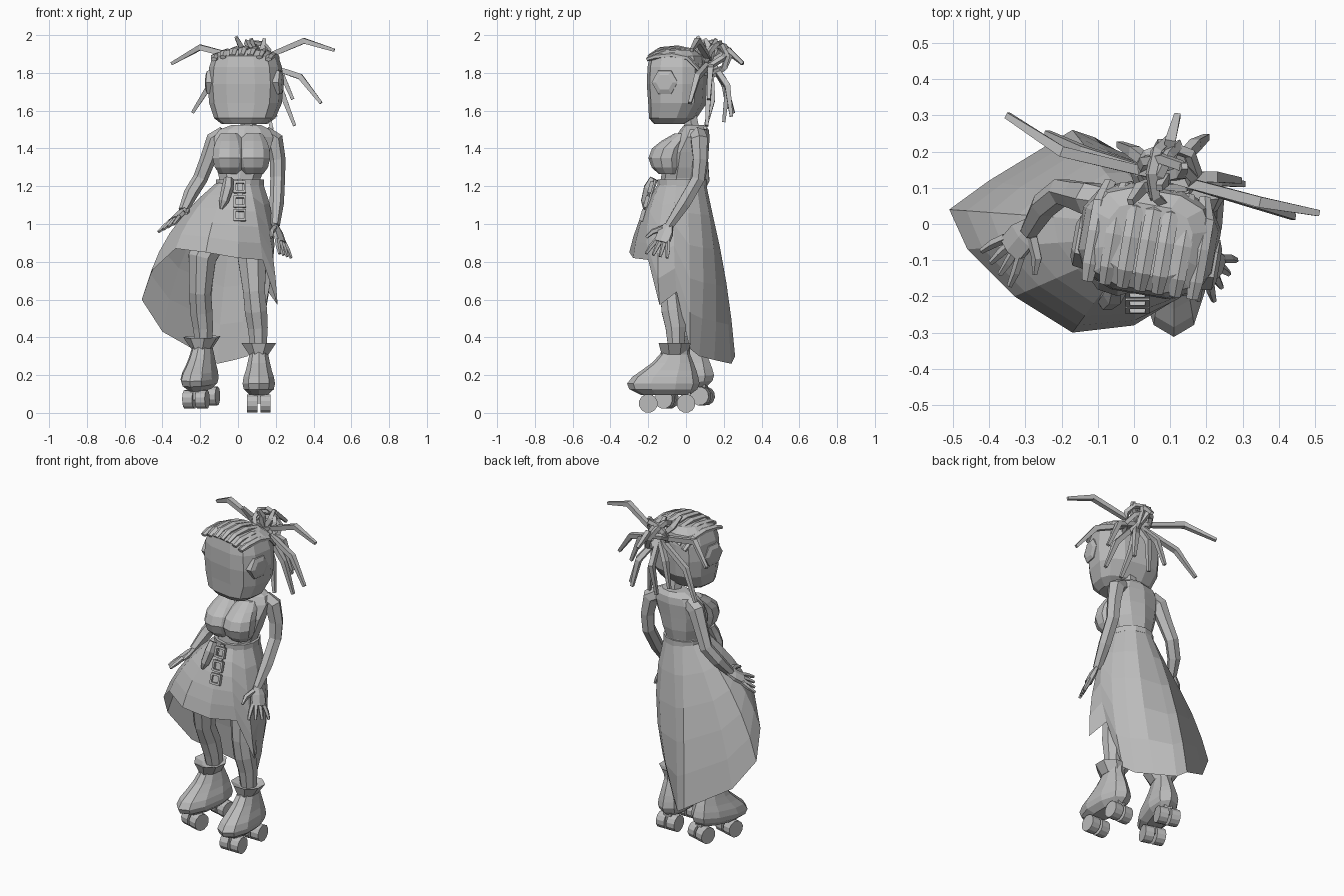
import bpy, bmesh
from math import sin, cos, pi, radians, copysign
from mathutils import Vector, Matrix

cube = bpy.data.objects.get("Cube")
if cube:
    bpy.data.objects.remove(cube, do_unlink=True)

clay = bpy.data.materials.new("clay_grey")
clay.use_nodes = True
clay.diffuse_color = (0.5, 0.5, 0.5, 1)
clay.node_tree.nodes["Principled BSDF"].inputs["Base Color"].default_value = (0.5, 0.5, 0.5, 1)

V = Vector


def skin(name, rings, caps=True, xf=None):
    """Bridge equal-sized rings of points into a faceted surface."""
    bm = bmesh.new()
    rows = [[bm.verts.new(p) for p in ring] for ring in rings]
    n = len(rows[0])
    for a, b in zip(rows, rows[1:]):
        for i in range(n):
            j = (i + 1) % n
            bm.faces.new((a[i], a[j], b[j], b[i]))
    if caps:
        bm.faces.new(rows[0][::-1])
        bm.faces.new(rows[-1])
    if xf:
        bm.transform(xf)
    bmesh.ops.recalc_face_normals(bm, faces=bm.faces)
    mesh = bpy.data.meshes.new(name)
    bm.to_mesh(mesh)
    bm.free()
    mesh.materials.append(clay)
    ob = bpy.data.objects.new(name, mesh)
    bpy.context.collection.objects.link(ob)
    return ob


def oval(z, rx, ry, cx=0, cy=0, n=12, power=1.0):
    """Horizontal ring; a power below one makes it boxier."""
    pts = []
    for i in range(n):
        a = 2 * pi * (i + 0.5) / n
        c, s = cos(a), sin(a)
        pts.append(V((cx + rx * copysign(abs(c) ** power, c),
                      cy + ry * copysign(abs(s) ** power, s), z)))
    return pts


def tube(name, path, radii, sides=6, flat=1.0, across=None, xf=None):
    """Tapered limb along a path; flat squashes it across one direction."""
    path = [V(p) for p in path]
    chord = (path[-1] - path[0]).normalized()
    ref = V(across) if across else (V((0, 1, 0)) if abs(chord.y) < 0.8 else V((1, 0, 0)))
    rings = []
    for i, p in enumerate(path):
        t = (path[min(i + 1, len(path) - 1)] - path[max(i - 1, 0)]).normalized()
        u = (ref - t * ref.dot(t)).normalized()
        w = t.cross(u)
        rings.append([p + radii[i] * (u * cos(a) + w * flat * sin(a))
                      for a in (2 * pi * (k + 0.5) / sides for k in range(sides))])
    return skin(name, rings, xf=xf)


def box(name, centre, size, xf=None):
    x, y, z = (s / 2 for s in size)
    rings = [[V(centre) + V((a * x, b * y, c * z)) for a, b in ((-1, -1), (1, -1), (1, 1), (-1, 1))]
             for c in (-1, 1)]
    return skin(name, rings, xf=xf)


# Head, with ears and braided cap, turned slightly to one side
head_xf = Matrix.Translation((0.04, -0.045, 0)) @ Matrix.Rotation(radians(-10), 4, 'Z')
skin("head", [oval(z, rx, ry, 0, cy, power=0.7) for z, rx, ry, cy in (
    (1.53, .12, .08, -.04), (1.56, .16, .12, -.025), (1.64, .19, .148, 0), (1.74, .198, .155, 0),
    (1.83, .19, .152, 0), (1.89, .17, .14, 0), (1.92, .12, .1, 0))], xf=head_xf)
for side, label in ((1, "left"), (-1, "right")):
    tube(label + "_ear", [(side * x, -.035, 1.75) for x in (.16, .195, .205)],
         (.075, .07, .045), sides=6, across=(0, 0, 1), xf=head_xf)
for i in range(-3, 4):
    x, drop = i * .049, .004 * i * i
    tube("braid_row", [(x, -.138, 1.893 - drop * .6), (x, -.09, 1.922 - drop), (x, 0, 1.93 - drop),
                       (x, .08, 1.915 - drop), (x * .9, .14, 1.85 - drop)],
         (.018, .025, .026, .025, .018), sides=6, flat=.6, across=(1, 0, 0), xf=head_xf)

# Hair bun made of knotted loops, with loose locks
for k, (rx, ry, r) in enumerate(((.5, .2, .085), (1.3, .6, .085), (.9, -.7, .09), (2.1, .3, .075))):
    bpy.ops.mesh.primitive_torus_add(location=(.09, .14, 1.86 + .012 * k), rotation=(rx, ry, k),
                                     major_radius=r, minor_radius=.017,
                                     major_segments=8, minor_segments=4)
    loop = bpy.context.object
    loop.name = "bun_loop"
    loop.data.materials.append(clay)
root = V((.09, .13, 1.86))
locks = (((-.2, .2, 1.935), (-.35, .3, 1.85)), ((.35, .06, 1.97), (.51, .03, 1.92)),
         ((.33, .06, 1.78), (.44, .02, 1.64)), ((-.14, .2, 1.75), (-.24, .25, 1.59)),
         ((.23, .12, 1.7), (.3, .11, 1.52)), ((.1, .23, 1.92), (.12, .3, 1.85)),
         ((.08, .22, 1.72), (.06, .2, 1.54)), ((.17, .22, 1.73), (.2, .24, 1.57)),
         ((0, .2, 1.76), (-.04, .22, 1.61)), ((.14, .14, 1.66), (.18, .1, 1.5)),
         ((.22, .13, 1.82), (.29, .12, 1.66)), ((.02, .1, 1.93), (-.01, .06, 1.99)),
         ((.08, .12, 1.94), (.07, .1, 1.98)), ((.13, .14, 1.93), (.14, .16, 1.98)))
for mid, tip in locks:
    tube("hair_lock", [root, mid, tip], (.018, .021, .012), sides=4)

# Neck and torso
tube("neck", [(.055, .04, 1.46), (.055, .02, 1.58)], (.045, .04))
skin("torso", [oval(z, rx, ry, cx, cy, n=10) for z, rx, ry, cx, cy in (
    (1.19, .125, .125, .01, -.02), (1.24, .115, .118, .01, -.015), (1.3, .135, .12, .015, -.005),
    (1.38, .155, .115, .02, .005), (1.46, .165, .09, .03, .035), (1.5, .14, .075, .035, .045),
    (1.525, .08, .055, .045, .045))])
for side in (-1, 1):
    x = .018 + side * .063
    skin("bust", [oval(z, r, r, x, cy, n=10) for z, r, cy in (
        (1.265, .055, -.09), (1.3, .082, -.1), (1.35, .094, -.105),
        (1.4, .09, -.09), (1.44, .075, -.055), (1.48, .05, -.01))])

# Asymmetric skirt: short front, open side, trailing back and wide drape
hem = ((.16, -.05, .64), (.1, .02, .34), (.05, .07, .3), (-.02, .15, .28), (-.11, .24, .26),
       (-.17, .26, .3), (-.4, .12, .43), (-.51, .04, .6), (-.46, -.07, .75), (-.33, -.2, .87),
       (-.17, -.3, .85), (0, -.28, .82), (.13, -.2, .81), (.21, -.14, .57))
centre = V((.01, -.02, 0))
rows = []
for t in (0, .2, .4, .6, .8, 1):
    row = []
    for i, h in enumerate(hem):
        h, a = V(h) - centre, 2 * pi * i / len(hem) - .25
        out = V((cos(a), sin(a), 0))
        top = out * .125
        flare, hip = top.lerp(h, .75).to_2d(), (out * .235).to_2d()
        ctrl = max(flare, hip, key=lambda p: p.length).to_3d()
        top.z = 1.22
        ctrl.z = top.z + (h.z - top.z) * .45
        row.append(centre + top * (1 - t) ** 2 + ctrl * 2 * t * (1 - t) + h * t * t)
    rows.append(row)
skin("skirt", rows, caps=False)

# Belt, hanging pouch and buckled strap
skin("belt", [oval(z, .13, .13, .01, -.02, n=14) for z in (1.2, 1.235)])
tube("pouch", [(-.05, -.17, 1.24), (-.055, -.195, 1.19), (-.075, -.215, 1.12), (-.09, -.22, 1.08)],
     (.025, .032, .026, .008), sides=6)
strap_xf = Matrix.Translation((.01, -.195, 1.125)) @ Matrix.Rotation(radians(-16), 4, 'X')
box("strap", (0, 0, 0), (.028, .012, .23), strap_xf)
for z in (-.085, -.01, .07):
    for s in (-1, 1):
        box("buckle_side", (s * .027, -.012, z), (.012, .02, .06), strap_xf)
        box("buckle_bar", (0, -.012, z + s * .026), (.06, .02, .012), strap_xf)


def hand(label, wrist, direction, spread):
    """Flat palm with four fingers and a thumb."""
    w, d, s = V(wrist), V(direction).normalized(), V(spread)
    s = (s - d * s.dot(d)).normalized()
    tube(label + "_palm", [w, w + d * .05, w + d * .11], (.026, .048, .048), flat=.42, across=s)
    for k in (-1.5, -.5, .5, 1.5):
        base = w + d * .1 + s * k * .023
        tube(label + "_finger", [base, base + d * .045 + s * k * .012, base + d * .09 + s * k * .02],
             (.014, .013, .008), sides=5)
    tube(label + "_thumb", [w + d * .03 + s * .025, w + d * .06 + s * .075, w + d * .1 + s * .1],
         (.017, .015, .008), sides=5)


# Arms
tube("left_arm", [(.14, .06, 1.475), (.19, .07, 1.445), (.21, .075, 1.34), (.21, .065, 1.24),
                  (.205, -.01, 1.11), (.195, -.09, .99)], (.045, .05, .042, .039, .038, .026))
hand("left", (.195, -.09, 1.0), (.3, -.35, -.9), (-.4, -.9, 0))
tube("right_arm", [(-.07, .06, 1.475), (-.12, .07, 1.445), (-.16, .08, 1.34), (-.2, .09, 1.24),
                   (-.25, .05, 1.16), (-.29, -.02, 1.07)], (.045, .05, .042, .039, .038, .026))
hand("right", (-.28, 0, 1.08), (-.5, -.6, -.5), (.6, -.5, .35))

# Legs
tube("left_leg", [(.06, -.02, 1.0), (.075, -.05, .82), (.085, -.08, .64), (.095, -.07, .54),
                  (.105, -.055, .45), (.11, -.05, .3)], (.095, .082, .062, .064, .057, .042), sides=8)
tube("right_leg", [(-.1, -.02, 1.0), (-.19, -.06, .82), (-.2, -.04, .64), (-.195, .0, .54),
                   (-.185, .02, .45), (-.18, .04, .3)], (.095, .08, .062, .064, .057, .042), sides=8)

# Roller boots, each built upright and then placed and turned
for label, place, turn, tilt in (("left", (.11, -.05, 0), 0, 0),
                                 ("right", (-.18, .045, .035), -16, 5)):
    xf = (Matrix.Translation(place) @ Matrix.Rotation(radians(turn), 4, 'Z')
          @ Matrix.Rotation(radians(tilt), 4, 'X'))
    skin(label + "_boot", [oval(z, rx, ry, 0, cy, n=10, power=.9) for z, rx, ry, cy in (
        (.095, .05, .13, -.06), (.125, .083, .18, -.07), (.155, .09, .192, -.07),
        (.19, .084, .175, -.06), (.225, .072, .145, -.04), (.265, .062, .11, -.02),
        (.31, .052, .08, -.008), (.345, .055, .072, 0))], xf=xf)
    skin(label + "_cuff", [oval(z, rx, ry, 0, -.01, n=8) for z, rx, ry in (
        (.31, .056, .075), (.37, .1, .092), (.35, .05, .05))], xf=xf)
    for y in (-.15, .05):
        box(label + "_truck", (0, y, .085), (.05, .05, .07), xf)
        for s in (-1, 1):
            tube(label + "_wheel", [(s * .008, y, .05), (s * .062, y, .05)], (.05, .05),
                 sides=12, across=(0, 0, 1), xf=xf)
